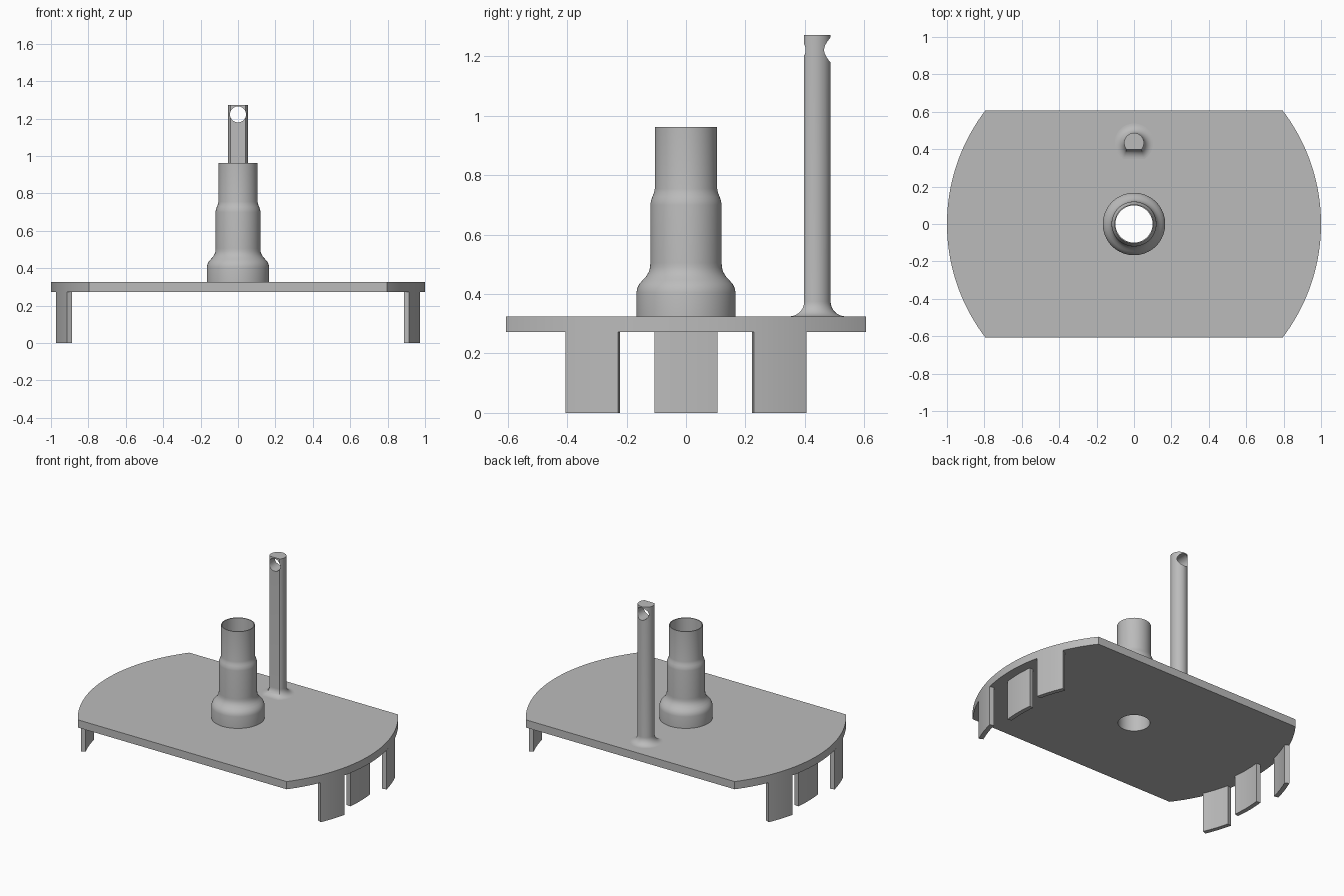
import bpy, bmesh
from math import sin, cos, pi, asin, radians

cube = bpy.data.objects.get("Cube")
if cube:
    bpy.data.objects.remove(cube, do_unlink=True)

grey = bpy.data.materials.new("plain grey")
grey.use_nodes = True
COLOUR = (0.5, 0.5, 0.5, 1)
grey.diffuse_color = COLOUR
grey.node_tree.nodes["Principled BSDF"].inputs["Base Color"].default_value = COLOUR

PLATE_BOTTOM, PLATE_TOP = 0.272, 0.325
BORE = 0.099


def loft(name, rings, caps=True, wrap=True):
    """Skin a list of equal-length point rings into one smooth-shaded object."""
    bm = bmesh.new()
    loops = [[bm.verts.new(p) for p in ring] for ring in rings]
    n = len(loops[0])
    for low, high in zip(loops, loops[1:]):
        for i in range(n if wrap else n - 1):
            j = (i + 1) % n
            bm.faces.new((low[i], low[j], high[j], high[i]))
    if caps:
        bm.faces.new(loops[0][::-1])
        bm.faces.new(loops[-1])
    bmesh.ops.recalc_face_normals(bm, faces=bm.faces)
    mesh = bpy.data.meshes.new(name)
    bm.to_mesh(mesh)
    bm.free()
    mesh.materials.append(grey)
    obj = bpy.data.objects.new(name, mesh)
    bpy.context.collection.objects.link(obj)
    smooth(obj)
    return obj


def smooth(obj):
    bpy.ops.object.select_all(action='DESELECT')
    obj.select_set(True)
    bpy.context.view_layer.objects.active = obj
    bpy.ops.object.shade_smooth_by_angle(angle=radians(30))


def arc(radius, start, end, steps):
    return [(radius * cos(start + (end - start) * i / steps),
             radius * sin(start + (end - start) * i / steps)) for i in range(steps + 1)]


def prism(name, outline, z0, z1):
    return loft(name, [[(x, y, z) for x, y in outline] for z in (z0, z1)])


def circle(radius, z, steps=64):
    return [(x, y, z) for x, y in arc(radius, 0, 2 * pi, steps)[:-1]]


def cut(obj, cutter):
    """Subtract a temporary cutter and remove it."""
    mod = obj.modifiers.new("hole", 'BOOLEAN')
    mod.operation, mod.solver, mod.object = 'DIFFERENCE', 'EXACT', cutter
    bpy.context.view_layer.objects.active = obj
    bpy.ops.object.modifier_apply(modifier=mod.name)
    bpy.data.objects.remove(cutter, do_unlink=True)
    smooth(obj)


# Base plate: a disc trimmed flat at front and back, with a round bore
half = asin(0.606)
plate = prism("base_plate", arc(1, -half, half, 40) + arc(1, pi - half, pi + half, 40),
              PLATE_BOTTOM, PLATE_TOP)
cut(plate, loft("bore_cutter", [circle(BORE, 0), circle(BORE, 1)]))

# Hollow stepped tower around the bore
shoulders = [(0.167, PLATE_TOP), (0.167, 0.405), (0.164, 0.42), (0.157, 0.434), (0.146, 0.447),
             (0.134, 0.46), (0.125, 0.475), (0.121, 0.49), (0.12, 0.505), (0.12, 0.7),
             (0.118, 0.714), (0.113, 0.728), (0.108, 0.74), (0.105, 0.755),
             (0.105, 0.963), (BORE, 0.963), (BORE, PLATE_TOP)]
loft("stepped_tower", [circle(r, z) for r, z in shoulders], caps=False)

# Curved tabs under both rounded ends; the middle one sits further in
for side, turn in (("left", 0), ("right", pi)):
    for place, mid, spread, outer in (("front", -18.55, 5.35, 1.0), ("middle", 0, 6.55, 0.937),
                                      ("back", 18.55, 5.35, 1.0)):
        if turn:
            mid = -mid
        a, b = (turn + radians(mid + s * spread) for s in (-1, 1))
        prism(f"{side}_{place}_tab", arc(outer, a, b, 12) + arc(outer - 0.03, b, a, 12),
              0, PLATE_BOTTOM)

# Flat-fronted rod with a flared foot
ROD_Y, FILLET = 0.434, 0.05


def rod_ring(grow, z):
    radius, flat = 0.053 + grow, 0.036 + grow
    a = asin(flat / radius)
    return [(x, y + ROD_Y, z) for x, y in arc(radius, -a, pi + a, 40)]


foot = [rod_ring(FILLET * (1 - sin(t)), PLATE_TOP + FILLET * (1 - cos(t)))
        for t in (pi / 2 * i / 10 for i in range(11))]
rod = loft("upright_rod", foot + [rod_ring(0, 1.273)])

# Cross hole near the top of the rod
hole = [[(x, y, z + 1.222) for x, z in arc(0.043, 0, 2 * pi, 40)[:-1]] for y in (0.3, 0.6)]
cut(rod, loft("cross_hole_cutter", hole))
